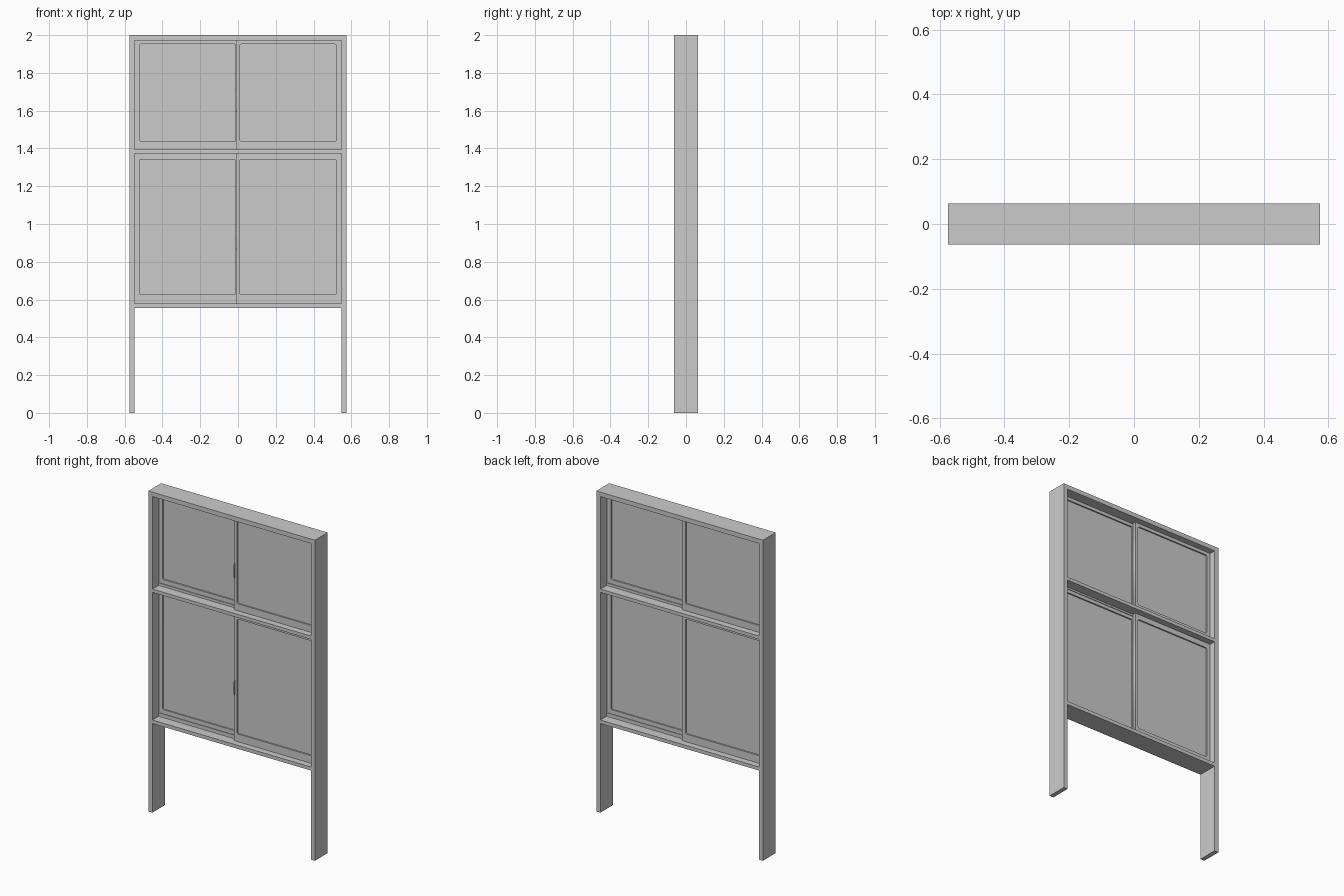
import bpy, math

if "Cube" in bpy.data.objects:
    bpy.data.objects.remove(bpy.data.objects["Cube"])

HALF_W, BOARD, DEPTH, HEIGHT = 0.575, 0.028, 0.126, 2.0
INNER = HALF_W - BOARD


def box(name, x0, x1, y0, y1, z0, z1):
    bpy.ops.mesh.primitive_cube_add(size=1, location=((x0 + x1) / 2, (y0 + y1) / 2, (z0 + z1) / 2))
    ob = bpy.context.object
    ob.name = name
    ob.scale = (x1 - x0, y1 - y0, z1 - z0)
    bpy.ops.object.transform_apply(location=False, rotation=False, scale=True)
    return ob


def rounded_rect(x0, x1, z0, z1, r, n=4):
    pts = []
    corners = [(x1 - r, z1 - r), (x0 + r, z1 - r), (x0 + r, z0 + r), (x1 - r, z0 + r)]
    for k, (cx, cz) in enumerate(corners):
        for i in range(n + 1):
            a = math.pi / 2 * (k + i / n)
            pts.append((cx + r * math.cos(a), cz + r * math.sin(a)))
    return pts


def plate(name, loops, y, half_thick):
    """Filled outlines in the xz plane, extruded along y."""
    cu = bpy.data.curves.new(name, 'CURVE')
    cu.dimensions = '2D'
    cu.fill_mode = 'BOTH'
    cu.extrude = half_thick
    for pts in loops:
        sp = cu.splines.new('POLY')
        sp.points.add(len(pts) - 1)
        for p, (x, z) in zip(sp.points, pts):
            p.co = (x, z, 0, 1)
        sp.use_cyclic_u = True
    ob = bpy.data.objects.new(name, cu)
    bpy.context.collection.objects.link(ob)
    ob.location.y = y
    ob.rotation_euler.x = math.pi / 2
    bpy.ops.object.select_all(action='DESELECT')
    ob.select_set(True)
    bpy.context.view_layer.objects.active = ob
    bpy.ops.object.convert(target='MESH')
    return bpy.context.object


# Outer frame: two tall posts and a head board
h = DEPTH / 2
box("left_post", -HALF_W, -INNER, -h, h, 0, HEIGHT)
box("right_post", INNER, HALF_W, -h, h, 0, HEIGHT)
box("head_board", -INNER, INNER, -h, h, HEIGHT - BOARD, HEIGHT)

# Sill and middle rail, each with a narrow guide ridge between the sliding tracks
box("sill_board", -INNER, INNER, -h, h, 0.556, 0.578)
box("sill_guide", -INNER, INNER, -0.002, 0.002, 0.578, 0.600)
box("middle_rail", -INNER, INNER, -h, h, 1.374, 1.395)
box("middle_guide", -INNER, INNER, -0.002, 0.002, 1.363, 1.411)

# Sliding sashes: right ones run in the front track, left ones in the rear track
rows = [("lower", 0.578, 1.374, 0.626, 1.342, 0.91),
        ("upper", 0.395 + 1, HEIGHT - BOARD, 1.438, 1.952, 1.64)]
for row, z0, z1, p0, p1, pull_z in rows:
    for side, x0, x1, q0, q1, y in [("right", -0.010, INNER, 0.010, 0.520, -0.0125),
                                    ("left", -INNER, 0.010, -0.522, -0.012, 0.0125)]:
        outer = [(x0, z0), (x1, z0), (x1, z1), (x0, z1)]
        plate(f"{row}_{side}_sash", [outer, rounded_rect(q0, q1, p0, p1, 0.008)], y, 0.0105)
        box(f"{row}_{side}_pane", q0 - 0.004, q1 + 0.004, y - 0.0015, y + 0.0015, p0 - 0.004, p1 + 0.004)
    # Slim finger pull on the meeting edge of the front sash
    pull = box(f"{row}_pull", -0.010, -0.006, -0.030, -0.022, pull_z - 0.05, pull_z + 0.05)
    for v in pull.data.vertices:
        if v.co.y < 0:
            v.co.z *= 0.7
